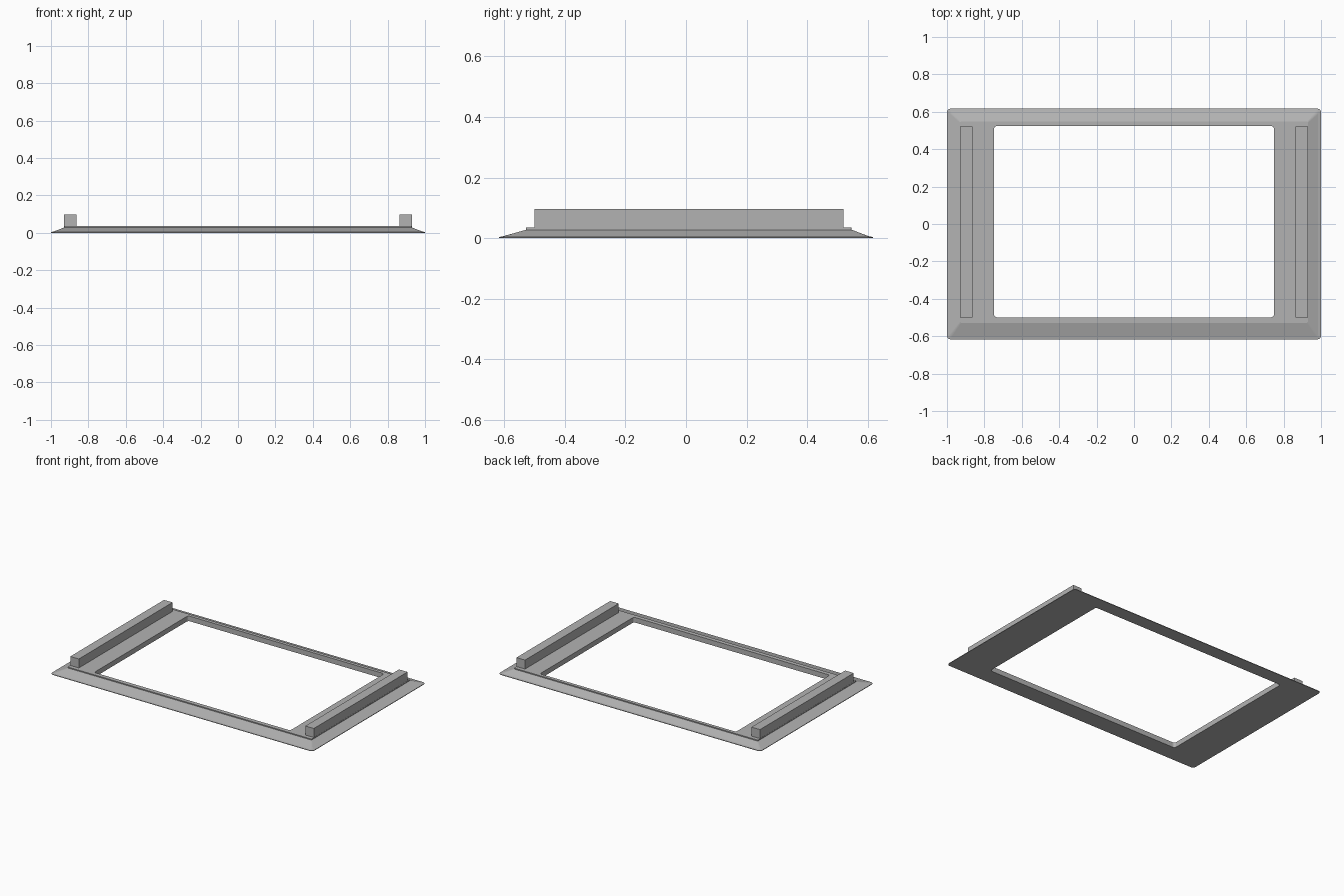
import bpy, bmesh, math

cube = bpy.data.objects.get("Cube")
if cube:
    bpy.data.objects.remove(cube, do_unlink=True)


def material(name, value):
    mat = bpy.data.materials.new(name)
    mat.use_nodes = True
    color = (value, value, value, 1)
    mat.diffuse_color = color
    mat.node_tree.nodes["Principled BSDF"].inputs["Base Color"].default_value = color
    return mat


GREY = material("plain grey", 0.45)


def finish(bm, name):
    bmesh.ops.recalc_face_normals(bm, faces=bm.faces)
    mesh = bpy.data.meshes.new(name)
    bm.to_mesh(mesh)
    bm.free()
    mesh.materials.append(GREY)
    obj = bpy.data.objects.new(name, mesh)
    bpy.context.collection.objects.link(obj)
    return obj


def rounded_ring(bm, half_x, front, back, z, radius, steps=4):
    """Closed loop of vertices around a rectangle with rounded corners."""
    corners = [(1, back, -1), (-1, back, -1), (-1, front, 1), (1, front, 1)]
    verts = []
    for i, (side, y, inward) in enumerate(corners):
        for s in range(steps + 1):
            a = math.radians(90 * (i + s / steps))
            verts.append(bm.verts.new((side * (half_x - radius) + radius * math.cos(a),
                                       y + inward * radius + radius * math.sin(a), z)))
    return verts


# Bezel frame: thin lip, sloped border, small step, flat deck and opening
bm = bmesh.new()
profile = [
    (1.0, -0.617, 0.617, 0.0, 0.02),
    (1.0, -0.617, 0.617, 0.004, 0.02),
    (0.985, -0.602, 0.602, 0.007, 0.012),
    (0.93, -0.528, 0.547, 0.028, 0.006),
    (0.93, -0.528, 0.547, 0.035, 0.006),
    (0.748, -0.499, 0.524, 0.035, 0.015),
    (0.748, -0.499, 0.524, 0.0, 0.015),
]
rings = [rounded_ring(bm, *p) for p in profile]
for a, b in zip(rings, rings[1:] + rings[:1]):
    for i in range(len(a)):
        j = (i + 1) % len(a)
        bm.faces.new((a[i], a[j], b[j], b[i]))
finish(bm, "bezel_frame")

# Square rails standing on the two ends of the deck
for name, side in (("left_rail", 1), ("right_rail", -1)):
    bm = bmesh.new()
    bmesh.ops.create_cube(bm, size=1)
    bmesh.ops.scale(bm, verts=bm.verts, vec=(0.065, 1.021, 0.064))
    bmesh.ops.translate(bm, verts=bm.verts, vec=(side * 0.8965, 0.01, 0.065))
    finish(bm, name)
